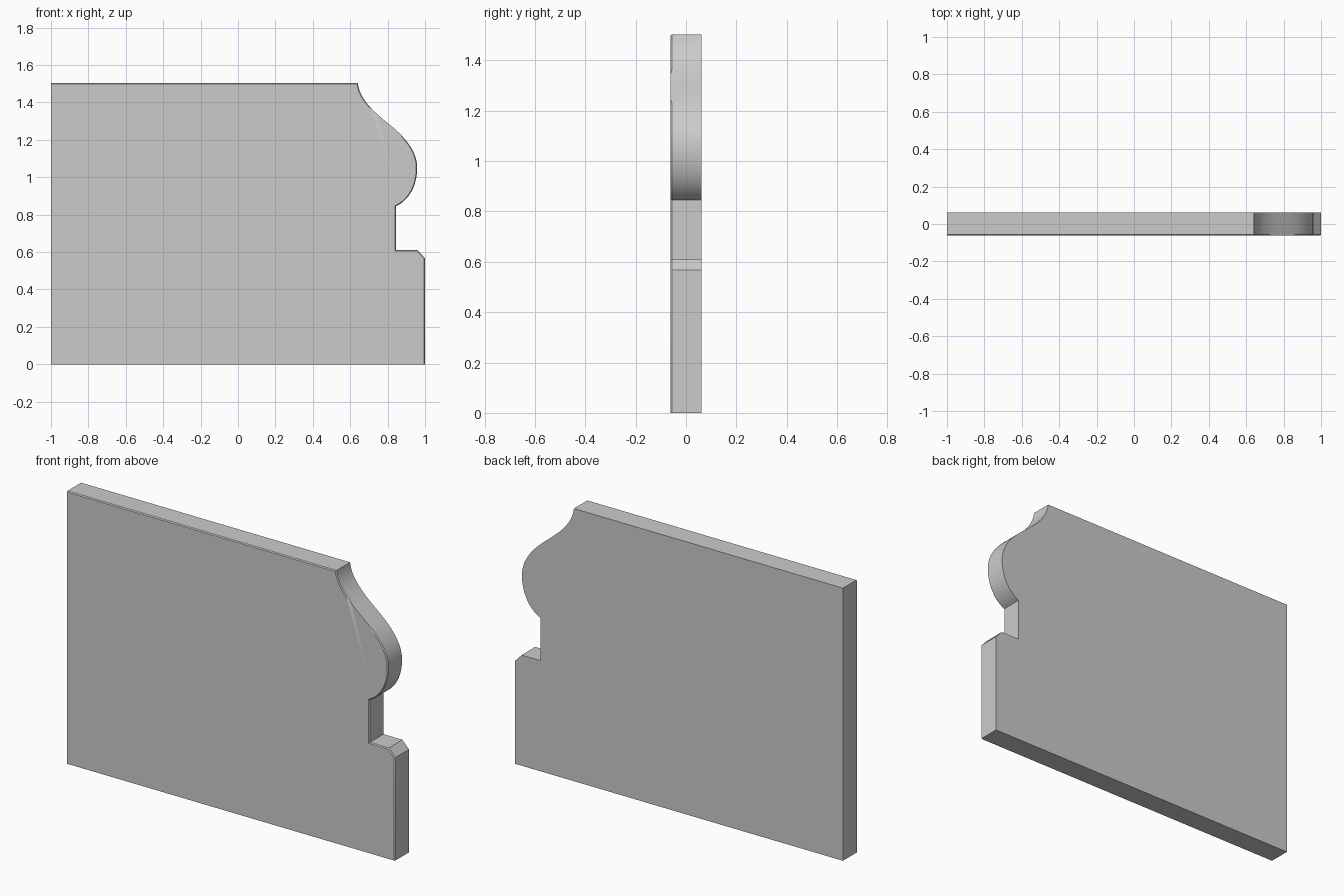
import bpy, bmesh
from mathutils import Vector
from mathutils.geometry import interpolate_bezier

if "Cube" in bpy.data.objects:
    bpy.data.objects.remove(bpy.data.objects["Cube"])

HALF = 0.061      # half of the board thickness
EASE = 0.005      # tiny eased edge on the front face


def bezier(a, b, c, d, steps=14):
    """Sampled curve from a to d, leaving out the first point."""
    pts = interpolate_bezier(*(Vector((x, 0, z)) for x, z in (a, b, c, d)), steps + 1)
    return [(p.x, p.z) for p in pts[1:]]


# Board outline: base, chamfered step, notch, then the S-curved shoulder
outline = [(-1, 0), (1, 0), (1, 0.567), (0.96, 0.61), (0.845, 0.61), (0.845, 0.845)]
outline += bezier((0.845, 0.845), (0.91, 0.875), (0.958, 0.95), (0.958, 1.05))
outline += bezier((0.958, 1.05), (0.958, 1.15), (0.88, 1.225), (0.80, 1.29))
outline += bezier((0.80, 1.29), (0.72, 1.355), (0.65, 1.42), (0.641, 1.503))
outline.append((-1, 1.503))

# Extrude the outline through the thickness
bm = bmesh.new()
front = bm.faces.new([bm.verts.new((x, -HALF, z)) for x, z in outline])
ext = bmesh.ops.extrude_face_region(bm, geom=[front], use_keep_orig=True)
for v in (g for g in ext["geom"] if isinstance(g, bmesh.types.BMVert)):
    v.co.y = HALF

# Ease the front edges along the top and the shaped side
edges = [e for e in bm.edges
         if all(v.co.y < 0 for v in e.verts)
         and not all(v.co.z < 0.001 for v in e.verts)
         and not all(v.co.x < -0.999 for v in e.verts)]
bmesh.ops.bevel(bm, geom=edges, offset=EASE, segments=1, affect='EDGES')
bmesh.ops.recalc_face_normals(bm, faces=bm.faces[:])

mesh = bpy.data.meshes.new("profiled_board")
bm.to_mesh(mesh)
bm.free()
board = bpy.data.objects.new("profiled_board", mesh)
bpy.context.collection.objects.link(board)

# Smooth the curve, keep the corners sharp
bpy.context.view_layer.objects.active = board
board.select_set(True)
bpy.ops.object.shade_smooth_by_angle()
